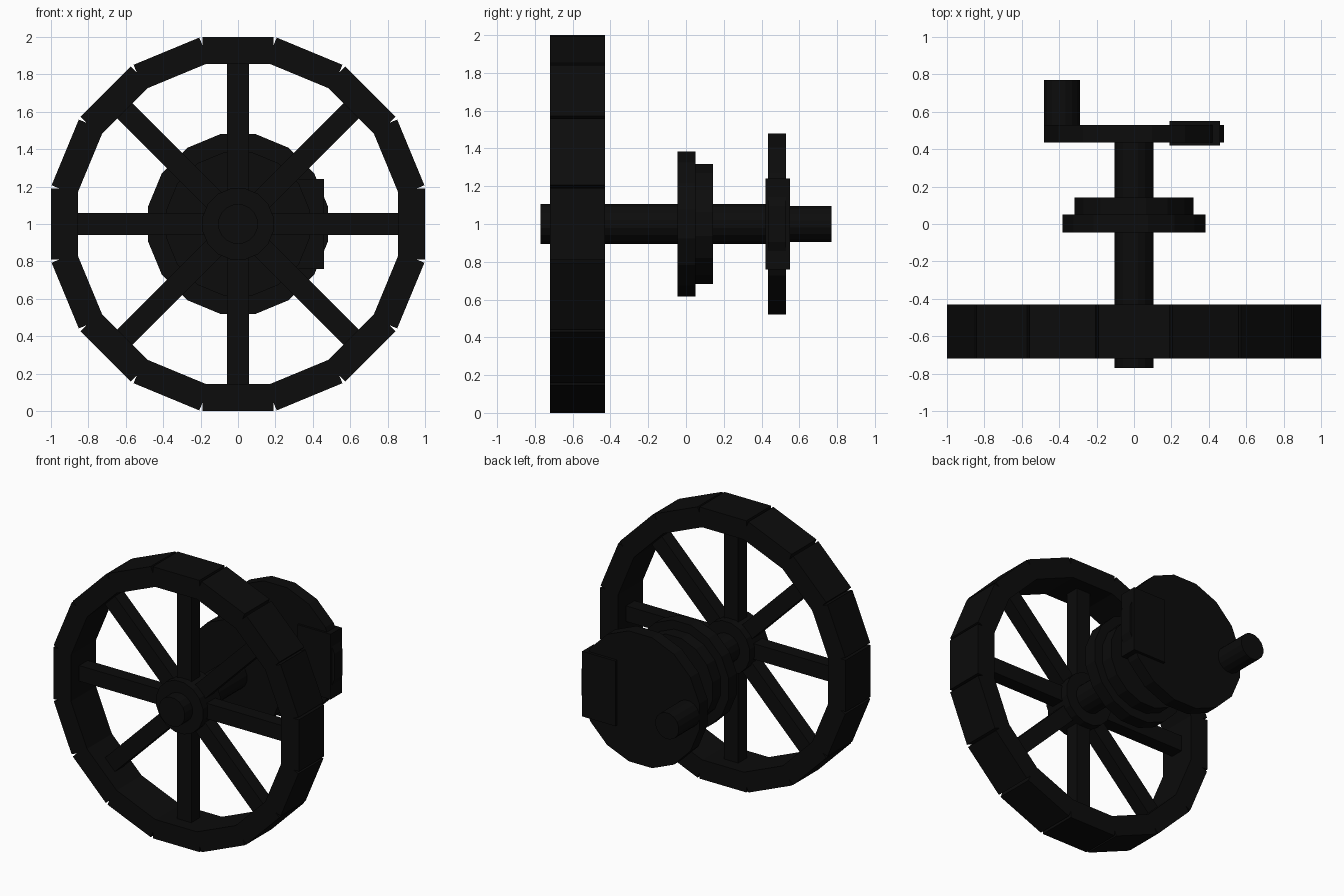
import bpy
from math import pi, cos, sin
from mathutils import Matrix

cube = bpy.data.objects.get("Cube")
if cube:
    bpy.data.objects.remove(cube, do_unlink=True)

# Single near-black finish
black = bpy.data.materials.new("soot_black")
black.use_nodes = True
colour = (0.0035, 0.0035, 0.0035, 1)
black.diffuse_color = colour
black.node_tree.nodes["Principled BSDF"].inputs["Base Color"].default_value = colour

CENTRE_Z = 1.0
WHEEL_Y = -0.575
SIDES = 16


def finish(name):
    obj = bpy.context.object
    obj.name = name
    obj.data.materials.append(black)
    return obj


def disc(name, radius, y0, y1, x=0):
    """Flat-sided drum along y; radius is measured to the flats."""
    bpy.ops.mesh.primitive_cylinder_add(
        vertices=SIDES, radius=radius / cos(pi / SIDES), depth=y1 - y0,
        location=(x, (y0 + y1) / 2, CENTRE_Z), rotation=(pi / 2, 0, 0))
    obj = finish(name)
    obj.data.transform(Matrix.Rotation(pi / SIDES, 4, 'Z'))
    return obj


def box(name, size, location, turn=0):
    bpy.ops.mesh.primitive_cube_add(size=1, location=location, rotation=(0, turn, 0))
    obj = finish(name)
    obj.data.transform(Matrix.Diagonal((*size, 1)))
    return obj


# Rim built from straight blocks
for i in range(SIDES):
    a = 2 * pi * i / SIDES
    r = 0.928
    box(f"rim_block_{i + 1}", (0.38, 0.29, 0.144),
        (r * sin(a), WHEEL_Y, CENTRE_Z + r * cos(a)), a)

# Spokes from hub to rim
for i in range(8):
    a = 2 * pi * i / 8
    r = 0.45
    box(f"spoke_{i + 1}", (0.115, 0.1, 0.86),
        (r * sin(a), WHEEL_Y, CENTRE_Z + r * cos(a)), a)

# Shaft, hub and stepped pulley
disc("axle", 0.105, -0.77, 0.45)
disc("wheel_hub", 0.19, -0.68, -0.47)
disc("large_pulley", 0.383, -0.045, 0.05)
disc("small_pulley", 0.318, 0.05, 0.143)

# Crank disc with its pin and counterweight
disc("crank_disc", 0.48, 0.435, 0.53)
disc("crank_pin", 0.095, 0.48, 0.77, x=-0.385)
box("counterweight", (0.27, 0.13, 0.48), (0.325, 0.485, CENTRE_Z))
